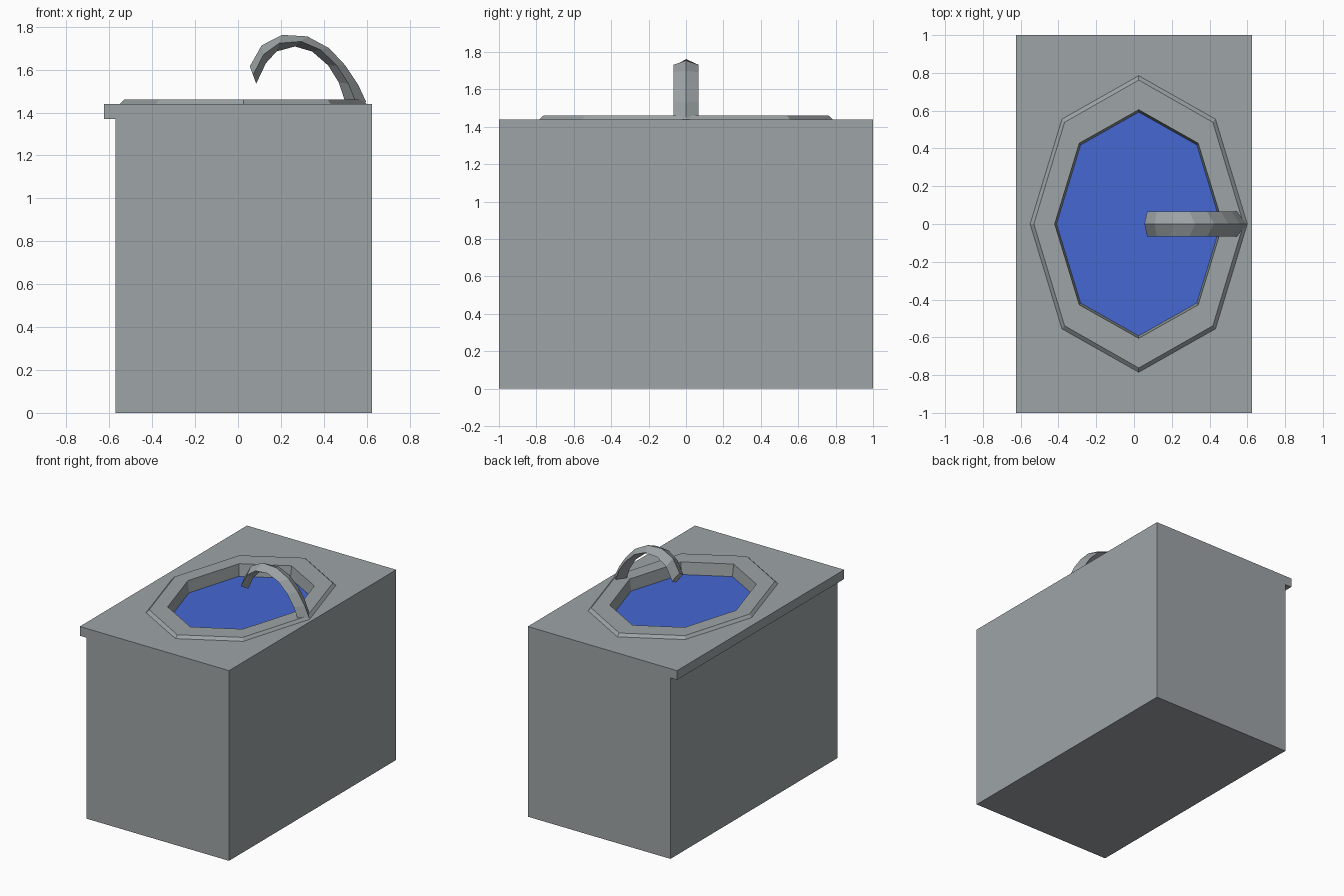
import bpy, bmesh, math

cube = bpy.data.objects.get("Cube")
if cube:
    bpy.data.objects.remove(cube, do_unlink=True)


def make_material(name, rgb):
    mat = bpy.data.materials.new(name)
    mat.use_nodes = True
    mat.diffuse_color = (*rgb, 1)
    mat.node_tree.nodes["Principled BSDF"].inputs["Base Color"].default_value = (*rgb, 1)
    return mat


grey = make_material("stone grey", (0.34, 0.37, 0.38))
blue = make_material("water blue", (0.06, 0.14, 0.65))


def loft(name, rings, mats, cap_start=True, cap_end=True, end_mat=0):
    """Join equal-length rings of points with quads and optional end caps."""
    bm = bmesh.new()
    loops = [[bm.verts.new(p) for p in ring] for ring in rings]
    n = len(loops[0])
    for a, b in zip(loops, loops[1:]):
        for i in range(n):
            j = (i + 1) % n
            bm.faces.new((a[i], a[j], b[j], b[i]))
    if cap_start:
        bm.faces.new(loops[0][::-1])
    if cap_end:
        bm.faces.new(loops[-1]).material_index = end_mat
    if cap_start and cap_end:
        bmesh.ops.recalc_face_normals(bm, faces=bm.faces)
    mesh = bpy.data.meshes.new(name)
    bm.to_mesh(mesh)
    bm.free()
    for mat in mats:
        mesh.materials.append(mat)
    obj = bpy.data.objects.new(name, mesh)
    bpy.context.collection.objects.link(obj)
    return obj


def octagon(rx, ry, z):
    """Elliptical eight-sided ring around the basin centre."""
    return [(0.025 + rx * math.cos(i * math.pi / 4), ry * math.sin(i * math.pi / 4), z)
            for i in range(8)]


# Cabinet with overhanging worktop, one extruded profile
profile = [(-0.57, 0), (0.625, 0), (0.625, 1.44), (-0.625, 1.44), (-0.625, 1.37), (-0.57, 1.37)]
cabinet = loft("cabinet", [[(x, y, z) for x, z in profile] for y in (-1, 1)], [grey])

# Basin opening cut into the worktop
cutter = loft("basin_cutter", [octagon(0.46, 0.62, z) for z in (1.35, 1.6)], [grey])
cutter.hide_render = True
cut = cabinet.modifiers.new("basin opening", "BOOLEAN")
cut.operation = "DIFFERENCE"
cut.solver = "EXACT"
cut.object = cutter
bpy.context.view_layer.objects.active = cabinet
bpy.ops.object.modifier_apply(modifier=cut.name)
bpy.data.objects.remove(cutter, do_unlink=True)

# Bevelled rim, basin walls and water
loft("basin", [octagon(0.575, 0.785, 1.44), octagon(0.555, 0.762, 1.46),
               octagon(0.445, 0.605, 1.46), octagon(0.435, 0.592, 1.37)],
     [grey, blue], cap_start=False, end_mat=1)

# Arched tap with a diamond cross-section, from spout to base
outer = [(0.055, 1.615), (0.11, 1.713), (0.205, 1.762), (0.323, 1.755),
         (0.425, 1.70), (0.50, 1.62), (0.56, 1.53), (0.597, 1.45)]
inner = [(0.085, 1.535), (0.13, 1.63), (0.18, 1.685), (0.265, 1.708),
         (0.345, 1.685), (0.42, 1.62), (0.47, 1.54), (0.50, 1.45)]
sections = []
for (ox, oz), (ix, iz) in zip(outer, inner):
    mx, mz = (ox + ix) / 2, (oz + iz) / 2
    sections.append([(ox, 0, oz), (mx, 0.067, mz), (ix, 0, iz), (mx, -0.067, mz)])
loft("tap", sections, [grey])
